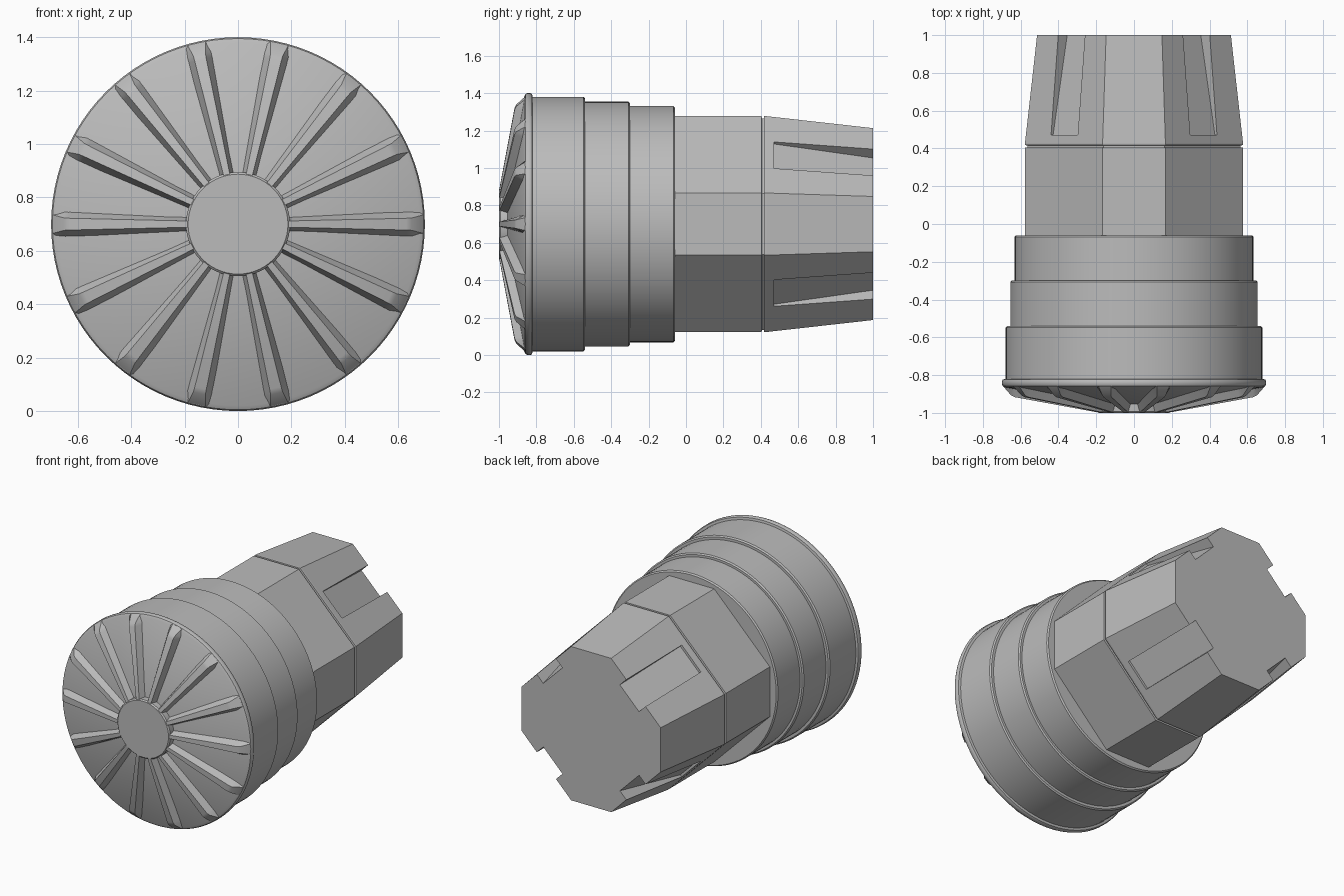
import bpy, bmesh
from math import cos, sin, pi, tau, radians
from mathutils import Vector

if "Cube" in bpy.data.objects:
    bpy.data.objects.remove(bpy.data.objects["Cube"])

CENTRE = 0.70      # height of the long axis
RIBS = 14

grey = bpy.data.materials.new("plain grey")
grey.use_nodes = True
GREY = (0.5, 0.5, 0.5, 1)
grey.diffuse_color = GREY
grey.node_tree.nodes["Principled BSDF"].inputs["Base Color"].default_value = GREY


def place(radial, side, y, angle):
    """Point at a radial distance and sideways offset, turned about the long axis."""
    return Vector((radial * cos(angle) - side * sin(angle), y,
                   CENTRE + radial * sin(angle) + side * cos(angle)))


def finish(name, bm, smooth=None):
    bmesh.ops.recalc_face_normals(bm, faces=bm.faces)
    mesh = bpy.data.meshes.new(name)
    bm.to_mesh(mesh)
    bm.free()
    mesh.materials.append(grey)
    obj = bpy.data.objects.new(name, mesh)
    bpy.context.collection.objects.link(obj)
    if smooth:
        bpy.ops.object.select_all(action='DESELECT')
        obj.select_set(True)
        bpy.context.view_layer.objects.active = obj
        bpy.ops.object.shade_smooth_by_angle(angle=radians(smooth))
    return obj


def loft(bm, rings):
    """Skin a row of equal rings and cap both ends."""
    rings = [[bm.verts.new(p) for p in ring] for ring in rings]
    n = len(rings[0])
    for a, b in zip(rings, rings[1:]):
        for i in range(n):
            j = (i + 1) % n
            bm.faces.new((a[i], a[j], b[j], b[i]))
    bm.faces.new(rings[0])
    bm.faces.new(rings[-1])


def lathe(name, profile, sides=96):
    bm = bmesh.new()
    loft(bm, [[place(r, 0, y, tau * i / sides) for i in range(sides)]
              for r, y in profile])
    return finish(name, bm, 35)


# Stepped round head: recessed front cone, rim bead and three collars
profile = [(0.15, -0.962), (0.68, -0.866), (0.695, -0.858), (0.70, -0.848),
           (0.70, -0.832), (0.695, -0.823), (0.68, -0.82)]
for radius, start, end in ((0.68, -0.82, -0.54), (0.655, -0.54, -0.30), (0.632, -0.30, -0.06)):
    profile += [(radius, start), (radius, end - 0.008), (radius - 0.008, end)]
profile = [p for i, p in enumerate(profile) if i == 0 or p != profile[i - 1]]
lathe("stepped_head", profile)

# Round boss in the middle of the front
lathe("centre_boss", [(0.195, -0.94), (0.195, -0.992), (0.187, -1.0)], 56)

# Tapered ribs radiating from the boss to the rim
bm = bmesh.new()
for k in range(RIBS):
    # radius, base half width, base y, crest half width, crest y
    sections = [(0.17, 0.028, -0.945, 0.012, -0.999),
                (0.20, 0.028, -0.945, 0.012, -0.996),
                (0.63, 0.05, -0.865, 0.022, -0.917),
                (0.65, 0.05, -0.863, 0.023, -0.908),
                (0.692, 0.05, -0.85, 0.034, -0.860)]
    loft(bm, [[place(r, s, y, tau * k / RIBS)
               for s, y in ((-b, yb), (-c, yc), (c, yc), (b, yb))]
              for r, b, yb, c, yc in sections])
finish("front_ribs", bm, 25)


# Eight-sided handle with a narrow groove and a tapered tail
def octagon(y, half, flat):
    corners = []
    for k in range(4):
        corners += [place(half, -flat, y, k * pi / 2), place(half, flat, y, k * pi / 2)]
    return corners


bm = bmesh.new()
loft(bm, [octagon(y, h, h * 0.288) for y, h in
          ((-0.10, 0.577), (0.404, 0.577), (0.406, 0.565), (0.416, 0.565),
           (0.418, 0.577), (0.43, 0.577), (1.0, 0.513))])
handle = finish("octagonal_handle", bm)

# Slots that deepen towards the tail, cut in the four slanted faces
bm = bmesh.new()
for k in range(4):
    angle = pi / 4 + k * pi / 2
    loft(bm, [[place(r, s, y, angle) for r, s in
               ((floor, -0.1), (0.7, -0.1), (0.7, 0.1), (floor, 0.1))]
              for y, floor in ((0.47, 0.506), (1.02, 0.396))])
cutter = finish("slot_cutter", bm)
cutter.hide_render = True
cutter.hide_viewport = True
cutter.display_type = 'WIRE'
cut = handle.modifiers.new("slots", 'BOOLEAN')
cut.operation = 'DIFFERENCE'
cut.solver = 'EXACT'
cut.object = cutter
